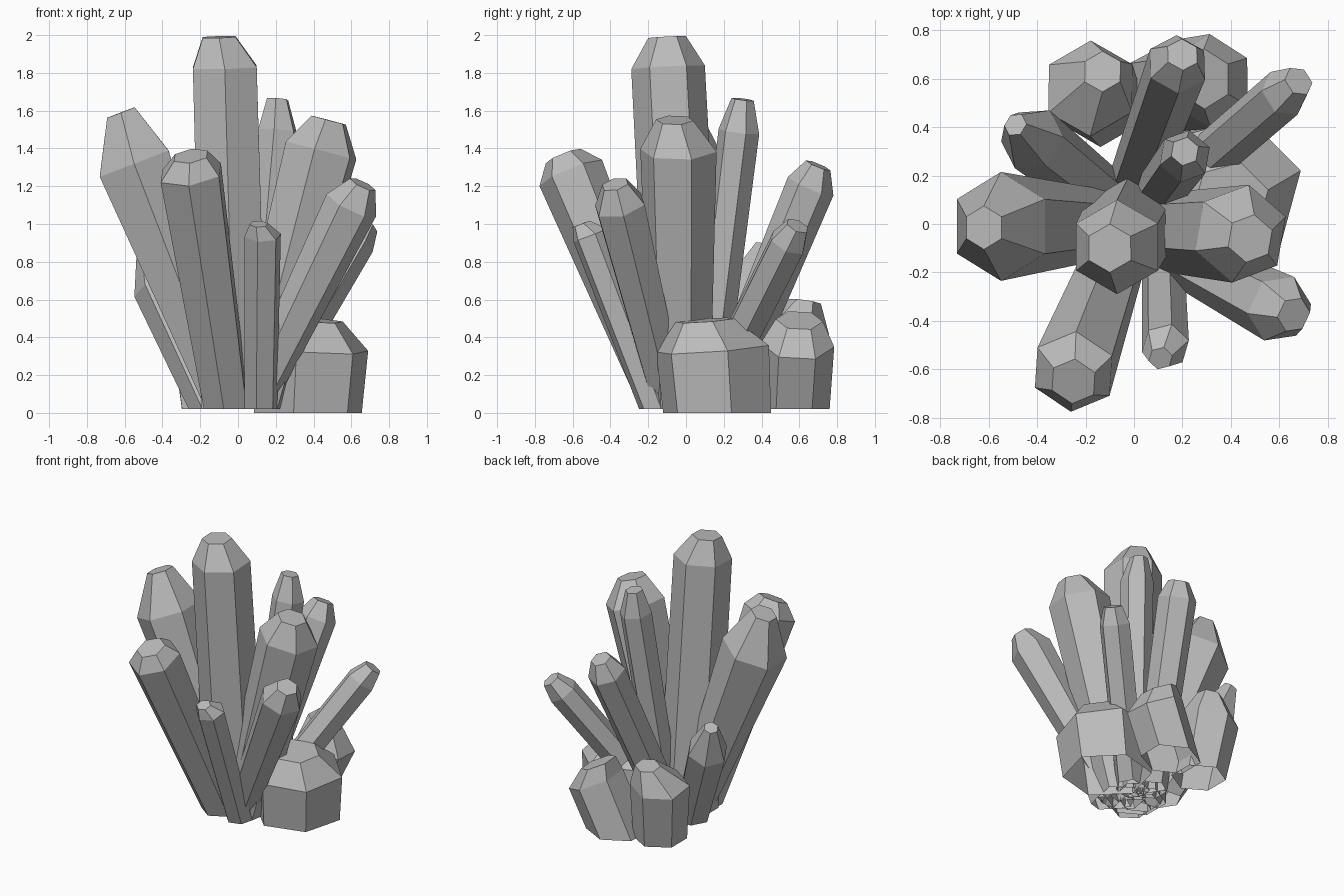
import bpy, bmesh, math
from mathutils import Vector

cube = bpy.data.objects.get("Cube")
if cube:
    bpy.data.objects.remove(cube)

stone = bpy.data.materials.new("grey_crystal")
stone.use_nodes = True
GREY = (0.5, 0.5, 0.5, 1)
stone.diffuse_color = GREY
stone.node_tree.nodes["Principled BSDF"].inputs["Base Color"].default_value = GREY


def ring(bm, centre, radius, turn, axis, sides=6):
    """Polygon ring square to the axis."""
    tilt = Vector((0, 0, 1)).rotation_difference(axis)
    verts = []
    for i in range(sides):
        a = math.radians(turn) + math.tau * i / sides
        spoke = Vector((math.cos(a), math.sin(a), 0)) * radius
        verts.append(bm.verts.new(centre + tilt @ spoke))
    return verts


def crystal(name, base, base_r, shoulder, shoulder_r, tip, tip_r, turn, floor=0.02):
    """Tapered prism, open and level at the floor, with a blunt faceted point."""
    bm = bmesh.new()
    foot, neck, top = Vector((*base, floor)), Vector(shoulder), Vector(tip)
    axis = (neck - foot).normalized()
    rings = [ring(bm, foot, base_r, turn, axis),
             ring(bm, neck, shoulder_r, turn, axis),
             ring(bm, top, tip_r, turn, axis)]
    # Slide the foot along the axis so that it lies flat on the floor
    for v in rings[0]:
        v.co += axis * ((floor - v.co.z) / axis.z)
    for low, high in zip(rings, rings[1:]):
        for i in range(len(low)):
            j = (i + 1) % len(low)
            bm.faces.new((low[i], low[j], high[j], high[i]))
    bm.faces.new(rings[-1])
    mesh = bpy.data.meshes.new(name)
    bm.to_mesh(mesh)
    bm.free()
    mesh.materials.append(stone)
    bpy.context.collection.objects.link(bpy.data.objects.new(name, mesh))


# Tall central crystal
crystal("main_crystal", (-.02, 0), .2, (-.07, -.095, 1.83), .195, (-.1, -.1, 1.99), .1, 30)

# Leaning crystals around it
crystal("right_large_crystal", (-.05, 0), .13, (-.55, -.01, 1.32), .225, (-.62, -.015, 1.59), .09, 30)
crystal("front_crystal", (-.06, -.1), .13, (-.25, -.61, 1.27), .18, (-.25, -.65, 1.36), .1, 25)
crystal("left_crystal", (.08, -.03), .16, (.44, -.04, 1.39), .205, (.48, -.06, 1.55), .1, 20)
crystal("front_small_crystal", (.12, -.155), .09, (.13, -.505, .94), .1, (.11, -.555, 1), .05, 15)
crystal("front_left_crystal", (.07, -.08), .1, (.6, -.35, 1.1), .145, (.66, -.375, 1.21), .075, 5)
crystal("back_tall_crystal", (.08, .1), .1, (.21, .28, 1.49), .11, (.21, .3, 1.66), .06, 20)
crystal("back_left_crystal", (.11, .1), .1, (.62, .54, .9), .105, (.68, .59, .99), .065, 0)
crystal("back_crystal", (0, .17), .11, (.18, .66, 1.2), .13, (.2, .7, 1.31), .07, 30)
crystal("back_right_crystal", (-.13, .12), .12, (-.42, .35, .67), .14, (-.49, .41, .88), .05, 0)

# Short stubby crystals
crystal("back_stub", (-.14, .5), .18, (-.18, .56, .44), .2, (-.13, .63, .59), .085, 30)
crystal("left_stub", (.37, .165), .295, (.39, .14, .34), .31, (.4, .1, .49), .16, 15, 0)
crystal("back_left_stub", (.16, .57), .19, (.315, .59, .36), .195, (.29, .6, .49), .125, 30)
